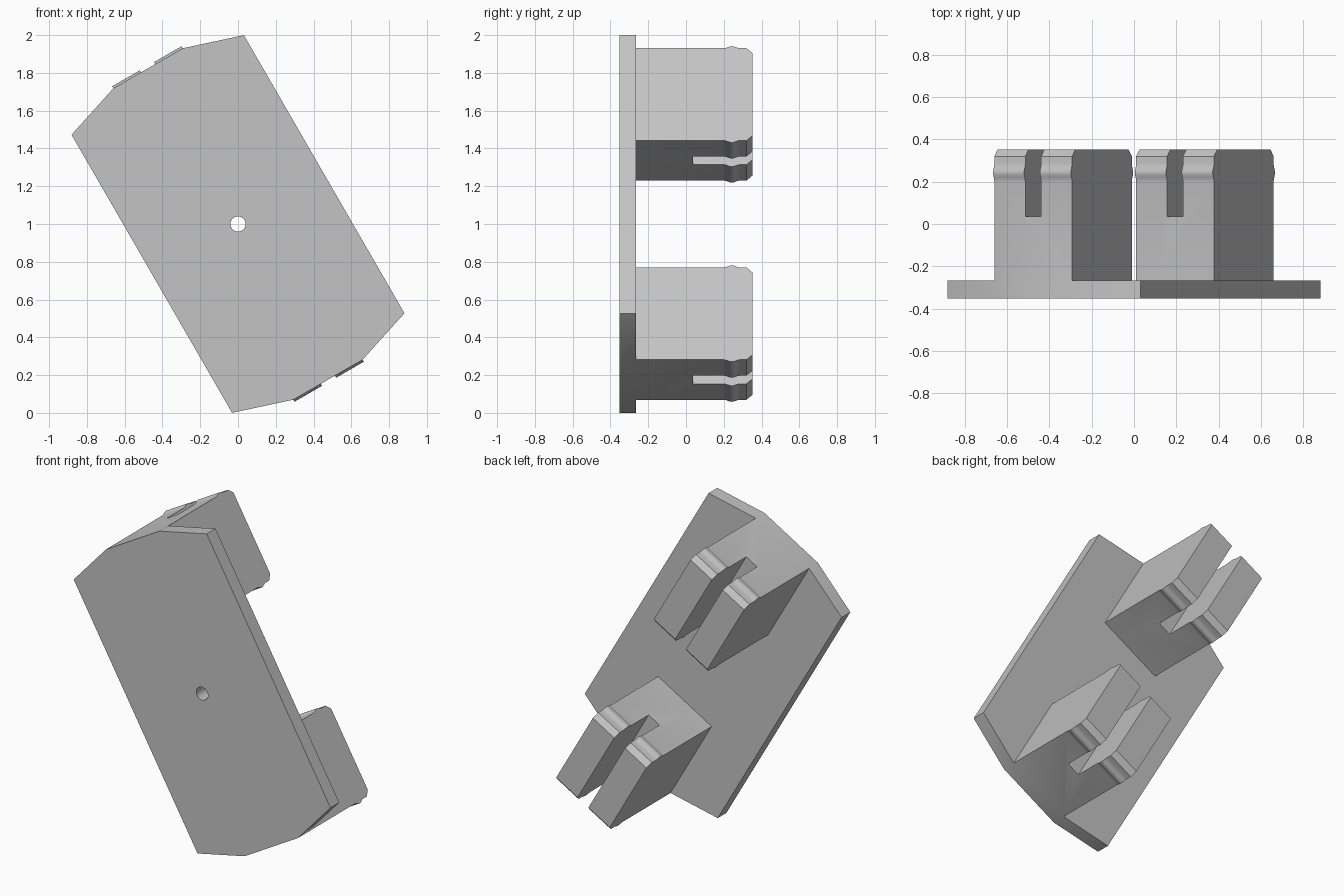
import bpy, bmesh, math
from mathutils import Matrix, Vector

if "Cube" in bpy.data.objects:
    bpy.data.objects.remove(bpy.data.objects["Cube"])

grey = bpy.data.materials.new("plain_grey")
grey.use_nodes = True
colour = (0.55, 0.55, 0.55, 1)
grey.diffuse_color = colour
grey.node_tree.nodes["Principled BSDF"].inputs["Base Color"].default_value = colour

# The whole part leans 30 degrees: local x is its width, local z its length
TILT = Matrix.Translation((0, 0, 1)) @ Matrix.Rotation(math.radians(-30), 4, 'Y')
FRONT, PLATE_BACK, TIP = -0.352, -0.266, 0.352
CLIP_HALF, CLIP_IN, CLIP_OUT = 0.212, 0.388, 0.952


def prism(name, outline, sweep):
    """Extrude a closed outline along a vector, in the tilted frame."""
    bm = bmesh.new()
    face = bm.faces.new([bm.verts.new(p) for p in outline])
    moved = bmesh.ops.extrude_face_region(bm, geom=[face])["geom"]
    bmesh.ops.translate(bm, vec=Vector(sweep),
                        verts=[v for v in moved if isinstance(v, bmesh.types.BMVert)])
    bmesh.ops.recalc_face_normals(bm, faces=bm.faces)
    mesh = bpy.data.meshes.new(name)
    bm.to_mesh(mesh)
    bm.free()
    obj = bpy.data.objects.new(name, mesh)
    obj.matrix_world = TILT
    mesh.materials.append(grey)
    bpy.context.collection.objects.link(obj)
    return obj


def combine(target, tool, operation):
    """Apply a boolean and discard the tool."""
    mod = target.modifiers.new(operation, 'BOOLEAN')
    mod.object, mod.operation, mod.solver = tool, operation, 'EXACT'
    bpy.context.view_layer.objects.active = target
    bpy.ops.object.modifier_apply(modifier=mod.name)
    bpy.data.objects.remove(tool)


# Backing plate with shallow pointed ends
half = [(0.527, 0.85), (CLIP_HALF, CLIP_OUT), (-CLIP_HALF, CLIP_OUT), (-0.527, 0.85)]
corners = half + [(-x, -z) for x, z in half]
plate = prism("mounting_plate", [(x, FRONT, z) for x, z in corners],
              (0, PLATE_BACK - FRONT, 0))

# Centre screw hole
ring = [(0.04 * math.cos(math.tau * i / 32), -0.5, 0.04 * math.sin(math.tau * i / 32))
        for i in range(32)]
combine(plate, prism("hole_cutter", ring, (0, 0.4, 0)), 'DIFFERENCE')

# Clip side profile: straight wall, rounded snap ridge, chamfered tip
ridge = [(0.2 + 0.085 * i / 8, 0.0125 * math.sin(math.pi * i / 8) ** 2) for i in range(9)]
edge = [(PLATE_BACK, 0)] + ridge + [(0.32, 0), (TIP, -0.03)]

for side in (1, -1):
    outer = [(-CLIP_HALF, y, side * (CLIP_OUT + d)) for y, d in edge]
    inner = [(-CLIP_HALF, y, side * (CLIP_IN - d)) for y, d in reversed(edge)]
    clip = prism("clip", outer + inner, (2 * CLIP_HALF, 0, 0))
    # Slot that splits the clip into two prongs
    slot = [(x, y, side * 0.3) for x, y in
            ((-0.043, 0.036), (0.043, 0.036), (0.043, 0.5), (-0.043, 0.5))]
    combine(clip, prism("slot_cutter", slot, (0, 0, side * 0.8)), 'DIFFERENCE')
    combine(plate, clip, 'UNION')

# Smooth ridges and hole, crisp corners
bpy.ops.object.select_all(action='DESELECT')
plate.select_set(True)
bpy.context.view_layer.objects.active = plate
bpy.ops.object.shade_smooth_by_angle(angle=math.radians(30))
